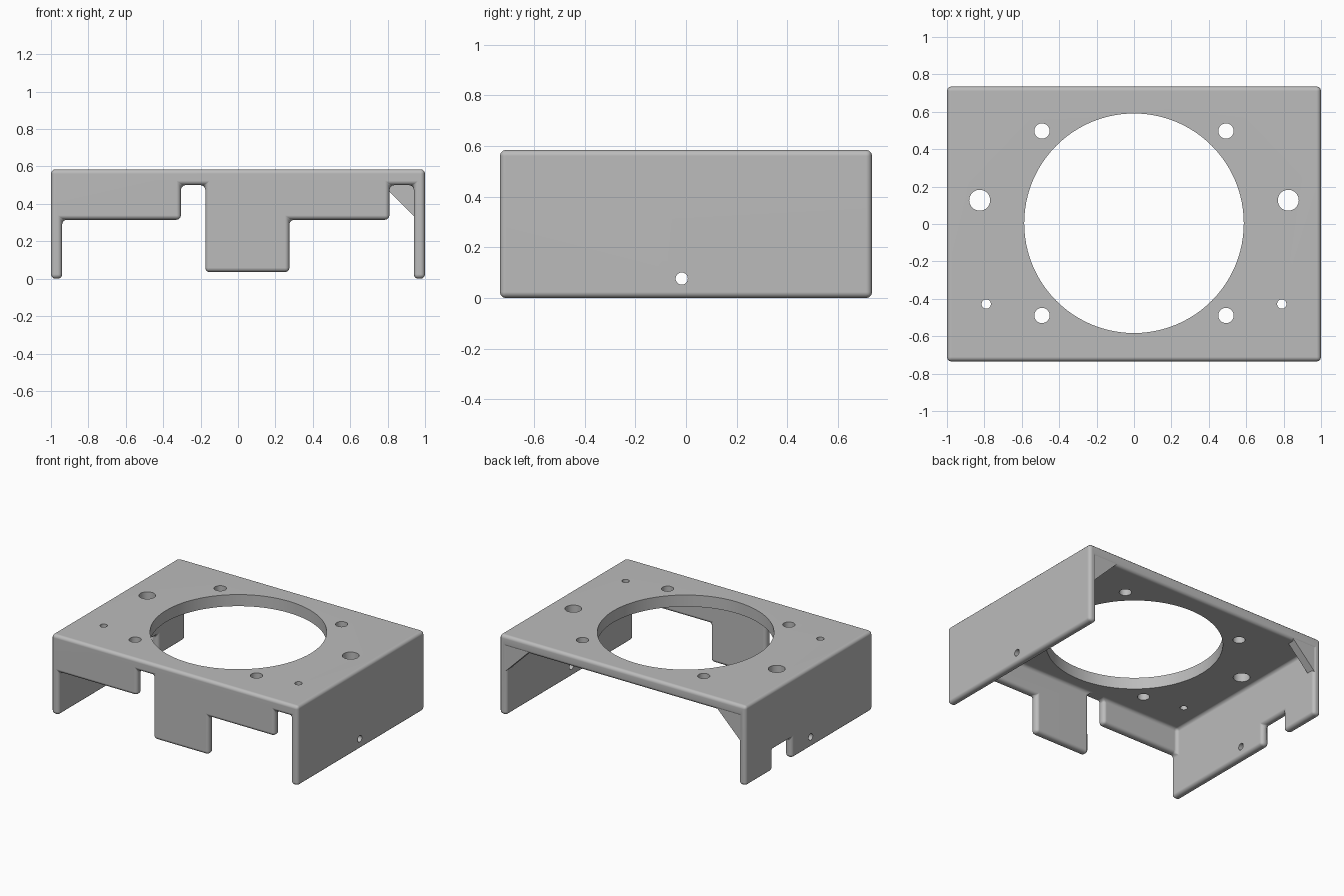
import bpy, bmesh
from mathutils import Matrix, Vector

cube = bpy.data.objects.get("Cube")
if cube:
    bpy.data.objects.remove(cube)

grey = bpy.data.materials.new("plain_grey")
grey.use_nodes = True
GREY = (0.5, 0.5, 0.5, 1)
grey.diffuse_color = GREY
grey.node_tree.nodes["Principled BSDF"].inputs["Base Color"].default_value = GREY


def add_object(name, bm):
    bmesh.ops.recalc_face_normals(bm, faces=bm.faces)
    mesh = bpy.data.meshes.new(name)
    bm.to_mesh(mesh)
    bm.free()
    mesh.materials.append(grey)
    ob = bpy.data.objects.new(name, mesh)
    bpy.context.collection.objects.link(ob)
    return ob


# Main dimensions
W, D, H = 1.0, 0.735, 0.585
IN_X, IN_Y, CEIL = 0.94, 0.675, 0.5
NOTCH = (0.2, 0.42, 0.15)          # y start, y end, height of side wall notch

# Front wall: right end and lower edge of each stretch
FRONT = [(-0.305, 0.315), (-0.175, CEIL), (0.275, 0.035), (0.81, 0.315), (IN_X, CEIL)]


def solid(p):
    x, y, z = p
    if abs(x) > W or abs(y) > D or not 0 < z < H:
        return False
    if z > CEIL or x > IN_X:
        return True
    if x < -IN_X:
        return not (NOTCH[0] < y < NOTCH[1] and z < NOTCH[2])
    if y < -IN_Y:
        return z > next(low for end, low in FRONT if x < end)
    return False


# Housing shell: skin of the solid cells, merged into flat faces
lines = [[-W, -IN_X] + [f[0] for f in FRONT] + [W],
         [-D, -IN_Y, NOTCH[0], NOTCH[1], D],
         [0, 0.035, NOTCH[2], 0.315, CEIL, H]]
ext = [[l[0] - 1] + l + [l[-1] + 1] for l in lines]
bm = bmesh.new()
verts = {}


def vert(key):
    if key not in verts:
        verts[key] = bm.verts.new([ext[a][key[a]] for a in range(3)])
    return verts[key]


def filled(c):
    return solid([(ext[a][c[a]] + ext[a][c[a] + 1]) / 2 for a in range(3)])


sizes = [len(e) - 1 for e in ext]
for i in range(1, sizes[0]):
    for j in range(1, sizes[1]):
        for k in range(1, sizes[2]):
            for axis in range(3):
                here, back = [i, j, k], [i, j, k]
                back[axis] -= 1
                if filled(here) == filled(back):
                    continue
                u, v = (axis + 1) % 3, (axis + 2) % 3
                loop = []
                for du, dv in ((0, 0), (1, 0), (1, 1), (0, 1)):
                    key = list(here)
                    key[u] += du
                    key[v] += dv
                    loop.append(vert(tuple(key)))
                bm.faces.new(loop)
bmesh.ops.recalc_face_normals(bm, faces=bm.faces)
bmesh.ops.dissolve_limit(bm, angle_limit=0.02, verts=bm.verts, edges=bm.edges)
housing = add_object("housing_shell", bm)

# Hole cutter: all round openings in one mesh
bm = bmesh.new()


def drill(centre, radius, depth, sides=32, turn=Matrix()):
    bmesh.ops.create_cone(bm, cap_ends=True, segments=sides, radius1=radius,
                          radius2=radius, depth=depth,
                          matrix=Matrix.Translation(centre) @ turn)


drill((0, 0.004, H), 0.587, 0.4, 96)
for s in (-1, 1):
    for x, y, r in ((0.492, 0.497, 0.041), (0.492, -0.489, 0.041),
                    (0.825, 0.127, 0.056), (0.79, -0.428, 0.025)):
        drill((s * x, y, H), r, 0.4)
    drill((s * W, -0.017, 0.077), 0.024, 0.4, 32, Matrix.Rotation(1.570796, 4, "Y"))
cutter = add_object("hole_cutter", bm)
cutter.hide_render = True
cutter.hide_set(True)

# Round the edges, then drill the holes
bevel = housing.modifiers.new("rounded_edges", "BEVEL")
bevel.width, bevel.segments = 0.024, 3
bevel.limit_method = "ANGLE"
holes = housing.modifiers.new("holes", "BOOLEAN")
holes.operation, holes.solver, holes.object = "DIFFERENCE", "EXACT", cutter
graph = bpy.context.evaluated_depsgraph_get()
baked = bpy.data.meshes.new_from_object(housing.evaluated_get(graph))
housing.modifiers.clear()
housing.data = baked
bpy.data.objects.remove(cutter)

# Corner braces at the open back
for side, name in ((-1, "right_brace"), (1, "left_brace")):
    bm = bmesh.new()
    a, leg = 0.955, 0.18
    tri = [(a, CEIL + 0.015), (a - leg - 0.015, CEIL + 0.015), (a, CEIL - leg)]
    face = bm.faces.new([bm.verts.new((side * x, D - 0.004, z)) for x, z in tri])
    out = bmesh.ops.extrude_face_region(bm, geom=[face])
    bmesh.ops.translate(bm, vec=Vector((0, -0.06, 0)),
                        verts=[g for g in out["geom"] if isinstance(g, bmesh.types.BMVert)])
    add_object(name, bm)

# Smooth the rounded edges, keep the flats flat
bpy.ops.object.select_all(action="DESELECT")
housing.select_set(True)
bpy.context.view_layer.objects.active = housing
bpy.ops.object.shade_smooth_by_angle(angle=0.7)
weighted = housing.modifiers.new("flat_normals", "WEIGHTED_NORMAL")
weighted.keep_sharp = True
